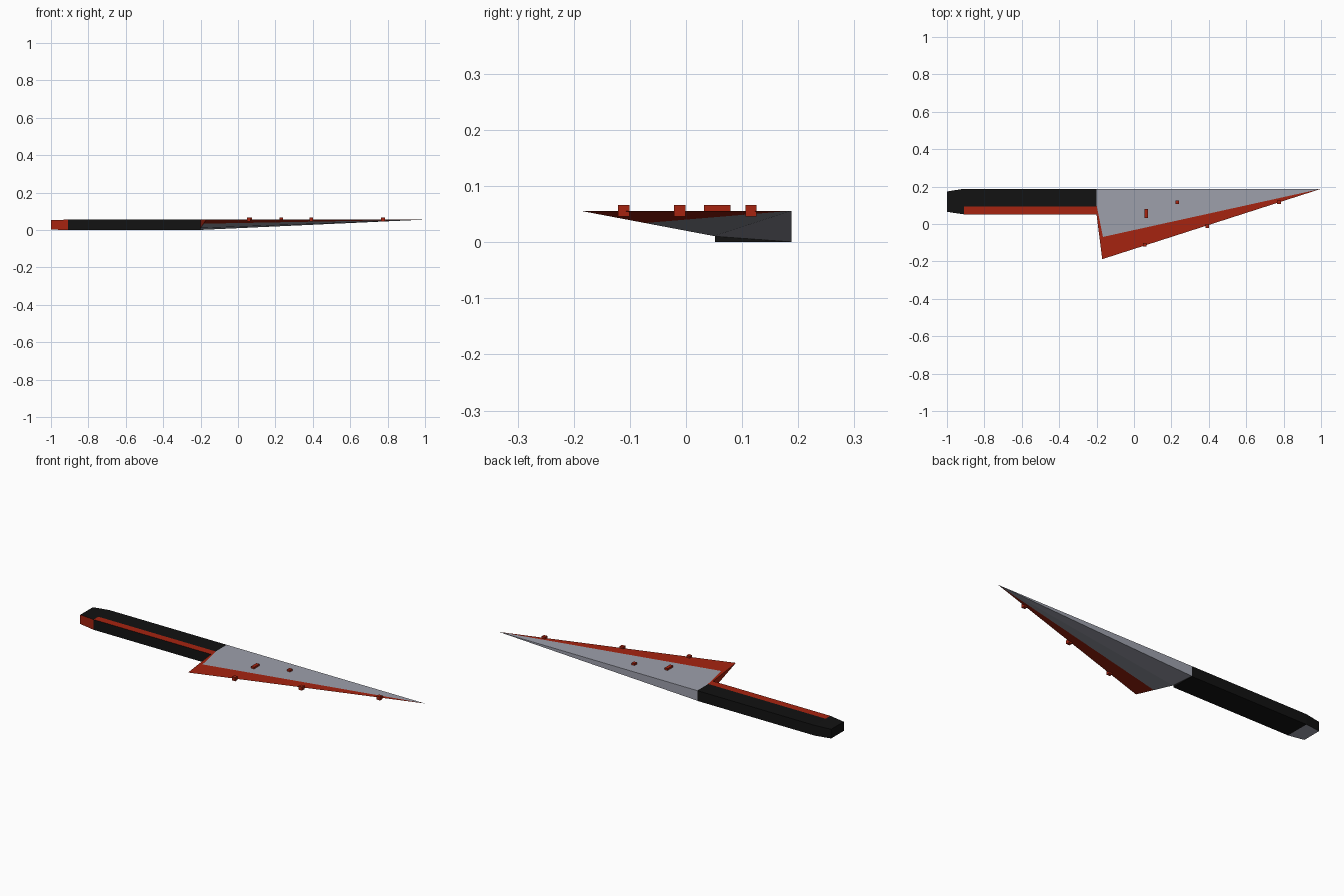
import bpy, bmesh
from mathutils import Vector

if "Cube" in bpy.data.objects:
    bpy.data.objects.remove(bpy.data.objects["Cube"])


def material(name, rgb):
    m = bpy.data.materials.new(name)
    m.diffuse_color = (*rgb, 1)
    m.use_nodes = True
    m.node_tree.nodes["Principled BSDF"].inputs["Base Color"].default_value = m.diffuse_color
    return m


STEEL = material("steel grey", (0.34, 0.35, 0.41))
RED = material("dark red", (0.38, 0.017, 0.005))
BLACK = material("black", (0.006, 0.006, 0.006))
PALETTE = [STEEL, RED, BLACK]
TOP, SPINE = 0.056, 0.188


def finish(bm, name, rule):
    """Fix normals, colour faces by rule(normal, centre), link the object."""
    bmesh.ops.recalc_face_normals(bm, faces=bm.faces)
    bm.normal_update()
    for f in bm.faces:
        f.material_index = rule(f.normal, f.calc_center_median())
    me = bpy.data.meshes.new(name)
    bm.to_mesh(me)
    bm.free()
    for m in PALETTE:
        me.materials.append(m)
    bpy.context.collection.objects.link(bpy.data.objects.new(name, me))


def side(a, b, p):
    """Positive when p lies left of the line a-b in plan."""
    return (b[0] - a[0]) * (p[1] - a[1]) - (b[1] - a[1]) * (p[0] - a[0])


# Blade: flat top, wedge underside running out to a point
EDGE_LINE = ((-0.17, -0.07), (1.0, SPINE))
HEEL_LINE = ((-0.197, 0.085), (-0.166, -0.07))
bm = bmesh.new()
tip, edge, inner, back, low_inner, low_back = [bm.verts.new(c) for c in (
    (1, SPINE, TOP), (-0.17, -SPINE, TOP), (-0.2, 0.05, TOP),
    (-0.2, SPINE, TOP), (-0.2, 0.05, 0.011), (-0.2, SPINE, 0.001))]
for loop in ((tip, back, inner, edge), (back, tip, low_back),
             (tip, edge, low_inner), (tip, low_inner, low_back),
             (edge, inner, low_inner), (inner, back, low_back, low_inner)):
    bm.faces.new(loop)
# cut the stain borders into the faces
for a, b in (EDGE_LINE, HEEL_LINE):
    bmesh.ops.bisect_plane(bm, geom=bm.verts[:] + bm.edges[:] + bm.faces[:],
                           dist=1e-5, plane_co=(*a, 0),
                           plane_no=Vector((a[1] - b[1], b[0] - a[0], 0)))


def blade_rule(n, c):
    if n.x < -0.5:
        return 1                                   # heel wall
    if side(*EDGE_LINE, c) < 0:
        return 1                                   # cutting edge
    return int(n.z > 0.5 and c.y < 0.1 and side(*HEEL_LINE, c) < 0)


finish(bm, "blade", blade_rule)

# Handle: three sections lofted along x, tapering at the butt
bm = bmesh.new()
rings = []
for x, y0, ys, y1, z0, z1 in ((-1, 0.065, 0.093, 0.174, 0.003, 0.053),
                              (-0.91, 0.052, 0.093, SPINE, 0, TOP),
                              (-0.2, 0.052, 0.093, SPINE, 0, TOP)):
    rings.append([bm.verts.new((x, y, z)) for y, z in (
        (y0, z0), (y1, z0), (y1, z1), (ys, z1), (y0, z1))])
for r, s in zip(rings, rings[1:]):
    for i in range(5):
        j = (i + 1) % 5
        bm.faces.new((r[i], r[j], s[j], s[i]))
bm.faces.new(rings[0])
bm.faces.new(rings[-1])


def handle_rule(n, c):
    butt = c.x < -0.91
    if butt and n.z < -0.5:
        return 0                                   # grey butt underside
    if butt and n.y < -0.5:
        return 1                                   # red butt corner
    if not butt and n.z > 0.5 and c.y < 0.093:
        return 1                                   # red strip along the top
    return 2


finish(bm, "handle", handle_rule)

# Drops: small blocks on the cutting edge and on the flat
for i, (x, y, sx, sy, z0) in enumerate((
        (0.058, -0.111, 0.02, 0.02, 0.046), (0.392, -0.011, 0.02, 0.02, 0.046),
        (0.775, 0.116, 0.02, 0.02, 0.046), (0.065, 0.056, 0.018, 0.047, 0.055),
        (0.232, 0.116, 0.018, 0.02, 0.055))):
    bm = bmesh.new()
    bmesh.ops.create_cube(bm, size=1)
    bmesh.ops.scale(bm, verts=bm.verts, vec=(sx, sy, 0.066 - z0))
    bmesh.ops.translate(bm, verts=bm.verts, vec=(x, y, (0.066 + z0) / 2))
    finish(bm, f"drop_{i + 1}", lambda n, c: 1)
